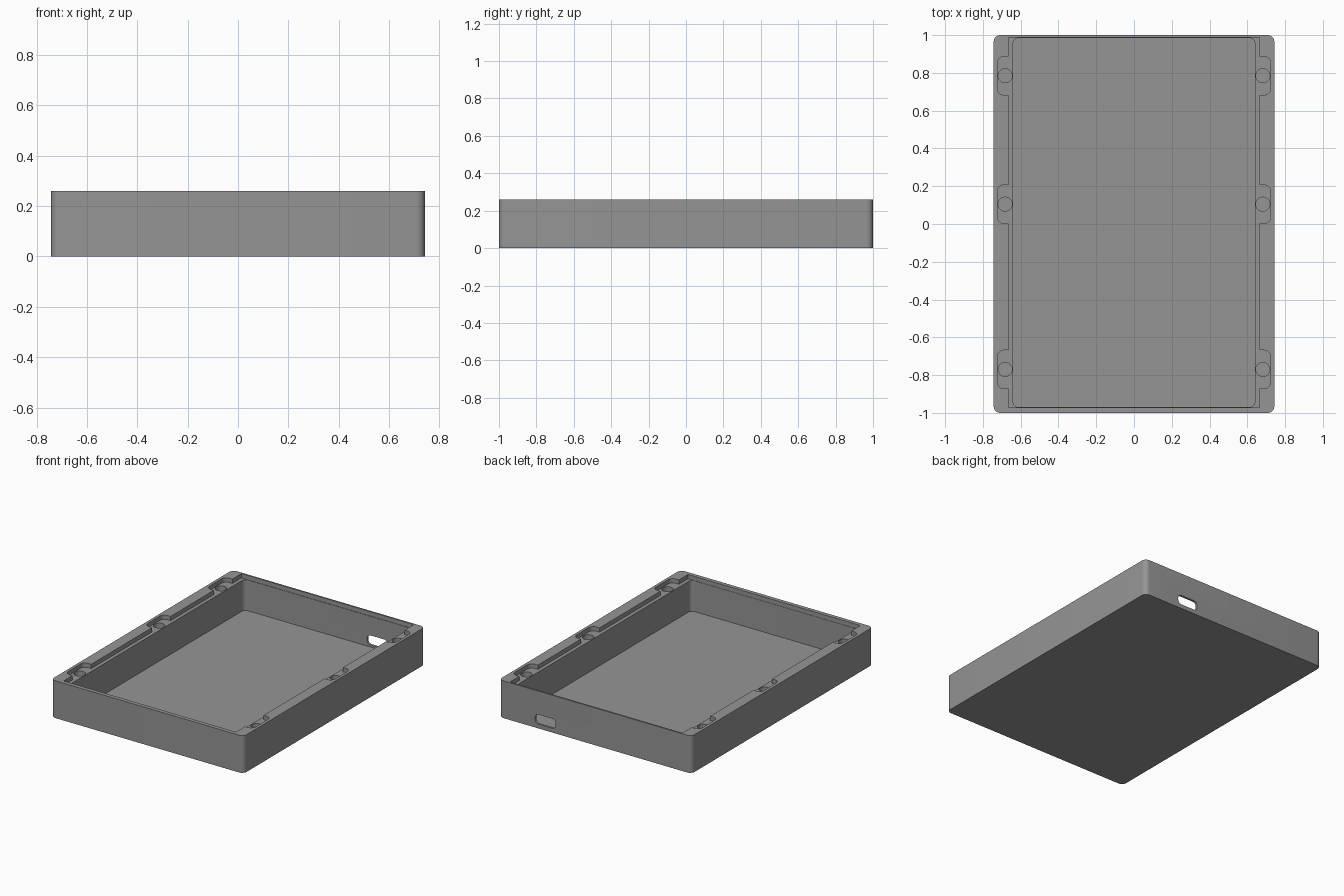
import bpy, bmesh, math
from mathutils import Matrix

if "Cube" in bpy.data.objects:
    bpy.data.objects.remove(bpy.data.objects["Cube"])

HX, HY, TOP = 0.743, 1.0, 0.26     # half width, half length, height
FLOOR, LEDGE = 0.016, 0.23         # floor thickness, lid ledge height
TAB_Y = (0.785, 0.105, -0.77)      # screw tab positions along the sides

grey = bpy.data.materials.new("grey plastic")
grey.diffuse_color = (0.30, 0.30, 0.30, 1)
grey.use_nodes = True
grey.node_tree.nodes["Principled BSDF"].inputs["Base Color"].default_value = grey.diffuse_color


def outline(x0, x1, y0, y1, r, n=8):
    """Rounded rectangle outline, counter-clockwise."""
    if r == 0:
        return [(x0, y0), (x1, y0), (x1, y1), (x0, y1)]
    pts = []
    corners = ((x1 - r, y0 + r, -90), (x1 - r, y1 - r, 0),
               (x0 + r, y1 - r, 90), (x0 + r, y0 + r, 180))
    for cx, cy, start in corners:
        for i in range(n + 1):
            a = math.radians(start + 90 * i / n)
            pts.append((cx + r * math.cos(a), cy + r * math.sin(a)))
    return pts


def prism(name, pts, z0, z1, matrix=None):
    """Extrude an outline from z0 to z1."""
    bm = bmesh.new()
    base = bm.faces.new([bm.verts.new((x, y, z0)) for x, y in pts])
    ext = bmesh.ops.extrude_face_region(bm, geom=[base])
    up = [v for v in ext["geom"] if isinstance(v, bmesh.types.BMVert)]
    bmesh.ops.translate(bm, verts=up, vec=(0, 0, z1 - z0))
    if matrix:
        bm.transform(matrix)
    bmesh.ops.recalc_face_normals(bm, faces=bm.faces)
    mesh = bpy.data.meshes.new(name)
    bm.to_mesh(mesh)
    bm.free()
    obj = bpy.data.objects.new(name, mesh)
    bpy.context.collection.objects.link(obj)
    return obj


# outer case block
case = prism("case_tray", outline(-HX, HX, -HY, HY, 0.035), 0, TOP)
case.data.materials.append(grey)

# main cavity and the shallow recess that holds the lid
cutters = [
    prism("cavity_cutter", outline(-0.64, 0.64, -0.97, 0.985, 0.03), FLOOR, TOP + 0.1),
    prism("lid_recess_cutter", outline(-0.665, 0.665, -0.972, 0.988, 0), LEDGE, TOP + 0.1),
]

# screw tabs and screw holes on both long sides
for side in (-1, 1):
    for y in TAB_Y:
        xa, xb = sorted((side * 0.60, side * 0.723))
        cutters.append(prism("tab_cutter", outline(xa, xb, y - 0.102, y + 0.102, 0.035),
                             LEDGE, TOP + 0.1))
        hole = [(side * 0.682 + 0.037 * math.cos(k * math.tau / 32),
                 y + 0.037 * math.sin(k * math.tau / 32)) for k in range(32)]
        cutters.append(prism("screw_hole_cutter", hole, 0.10, TOP + 0.1))

# cable port through the back wall
upright = Matrix.Rotation(math.radians(90), 4, 'X')
cutters.append(prism("port_cutter", outline(0.305, 0.465, 0.03, 0.097, 0.028),
                     -1.1, -0.93, upright))

for c in cutters:
    mod = case.modifiers.new(c.name, 'BOOLEAN')
    mod.operation, mod.solver, mod.object = 'DIFFERENCE', 'EXACT', c

# bake the cuts and drop the cutters
bpy.context.view_layer.update()
baked = bpy.data.meshes.new_from_object(case.evaluated_get(bpy.context.evaluated_depsgraph_get()))
case.modifiers.clear()
case.data = baked
case.data.materials.clear()
case.data.materials.append(grey)
for c in cutters:
    bpy.data.objects.remove(c)

bpy.ops.object.select_all(action='DESELECT')
case.select_set(True)
bpy.context.view_layer.objects.active = case
bpy.ops.object.shade_smooth_by_angle(angle=math.radians(30))
